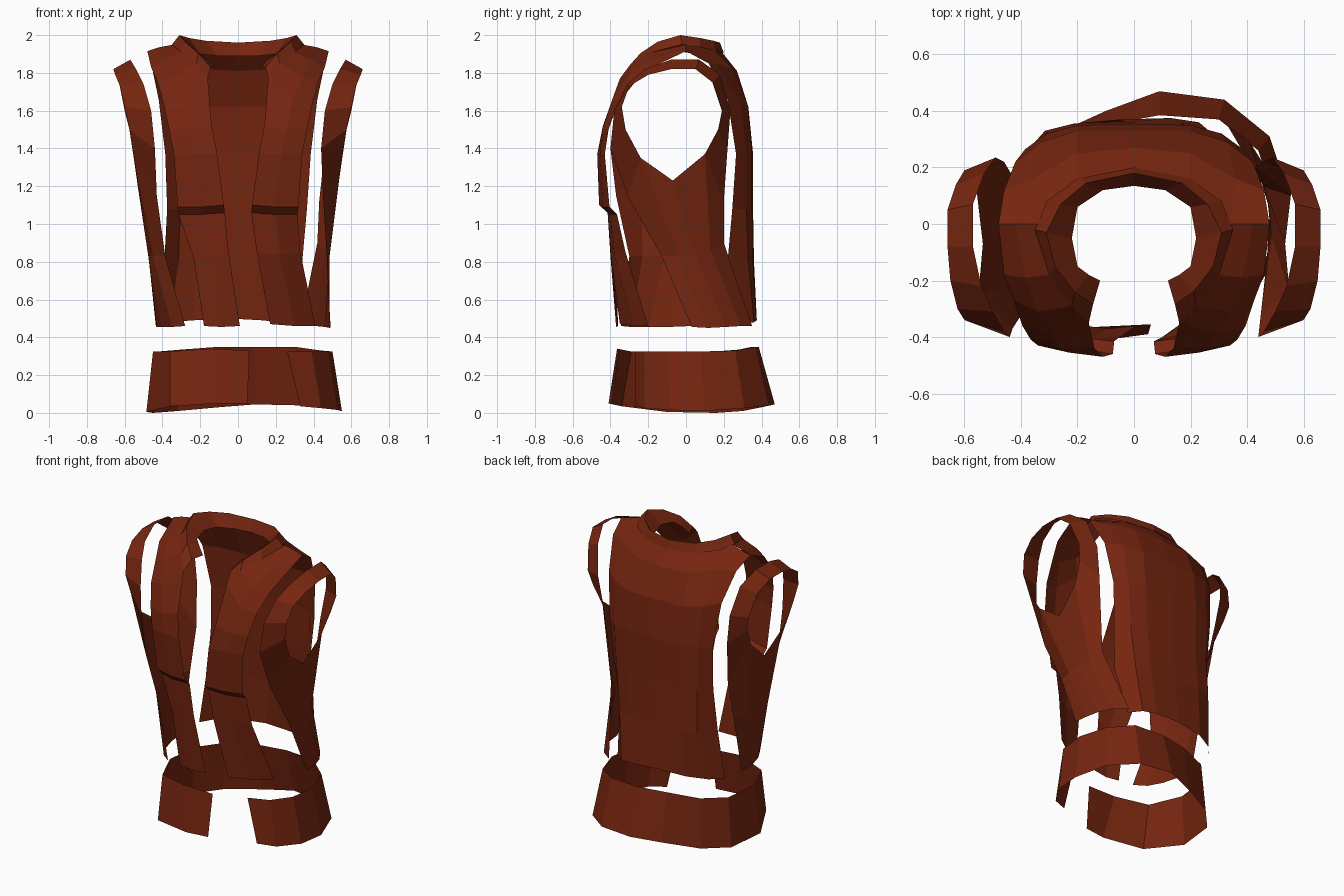
import bpy

leather = bpy.data.materials.new("brown_leather")
leather.diffuse_color = (0.18, 0.019, 0.005, 1)


def make(name, verts, faces):
    mesh = bpy.data.meshes.new(name)
    mesh.from_pydata(verts, [], faces)
    mesh.materials.append(leather)
    mesh.validate()
    obj = bpy.data.objects.new(name, mesh)
    bpy.context.collection.objects.link(obj)
    return obj


def sheet(name, rows):
    """Quad sheet through rows of equal length."""
    n = len(rows[0])
    verts = [p for r in rows for p in r]
    faces = [(i * n + j, i * n + j + 1, (i + 1) * n + j + 1, (i + 1) * n + j)
             for i in range(len(rows) - 1) for j in range(n - 1)]
    return make(name, verts, faces)


def flip(points):
    return [(-x, y, z) for x, y, z in points]


def mirror_row(half, shift=0):
    """Half row starting at the centre -> full row, moved sideways."""
    return [(x + shift, y, z) for x, y, z in flip(half[:0:-1]) + half]


# Front panels: rows from shoulder to hem, inner edge to outer edge
front_rows = [
    [(.34, 0, 1.95), (.42, 0, 1.935), (.48, 0, 1.915)],
    [(.30, -.18, 1.91), (.385, -.19, 1.87), (.46, -.18, 1.83)],
    [(.22, -.29, 1.85), (.34, -.31, 1.78), (.425, -.27, 1.75)],
    [(.16, -.35, 1.77), (.29, -.39, 1.66), (.395, -.36, 1.64)],
    [(.14, -.44, 1.52), (.26, -.445, 1.50), (.365, -.41, 1.50)],
    [(.11, -.47, 1.37), (.23, -.455, 1.37), (.34, -.43, 1.37)],
    [(.075, -.46, 1.10), (.20, -.44, 1.09), (.32, -.405, 1.09)],
    [(.07, -.415, 1.06), (.20, -.40, 1.05), (.315, -.365, 1.05)],
]
# the hems twist around the body: front to +x, right side to the back
right_tail = [[(.10, -.40, .85), (.22, -.38, .84), (.33, -.32, .85)],
              [(.17, -.35, .47), (.30, -.28, .46), (.41, -.20, .46)]]
left_tail = [[(.05, -.40, .85), (.14, -.40, .83), (.235, -.37, .82)],
             [(-.01, -.36, .46), (.09, -.37, .455), (.18, -.36, .46)]]
sheet("front_panel_right", front_rows + right_tail)
sheet("front_panel_left", [flip(r) for r in front_rows + left_tail])

# Back panel: rows from neckline to hem, centre to outer edge
back_rows = [
    [(0, .19, 1.91), (.20, .15, 1.92), (.34, 0, 1.95), (.48, 0, 1.915)],
    [(0, .27, 1.81), (.20, .25, 1.82), (.36, .16, 1.85), (.46, .12, 1.85)],
    [(0, .33, 1.62), (.20, .33, 1.62), (.33, .29, 1.64), (.42, .22, 1.66)],
    [(0, .355, 1.37), (.20, .35, 1.37), (.31, .32, 1.37), (.385, .265, 1.37)],
    [(0, .355, 1.08), (.19, .35, 1.08), (.30, .32, 1.08), (.37, .245, 1.08)],
    [(0, .36, .80), (.19, .355, .80), (.29, .33, .80), (.365, .22, .80)],
]
shifts = [0, 0, 0, 0, -.005, -.025]
back_hem = [(-.43, .20, .47), (-.36, .28, .48), (-.24, .34, .49), (-.05, .37, .50),
            (.13, .375, .49), (.23, .36, .48), (.30, .30, .47)]
sheet("back_panel", [mirror_row(r, s) for r, s in zip(back_rows, shifts)] + [back_hem])

# Folded collar: outer seam, ridge, inner edge
collar_rows = [
    [(0, .20, 1.905), (.20, .16, 1.915), (.31, .08, 1.935), (.35, -.02, 1.95),
     (.30, -.18, 1.91), (.22, -.29, 1.85), (.16, -.35, 1.77)],
    [(0, .18, 1.96), (.17, .145, 1.97), (.26, .07, 1.985), (.31, -.03, 2.0),
     (.28, -.15, 1.965), (.21, -.24, 1.905), (.145, -.285, 1.83)],
    [(0, .135, 1.89), (.11, .12, 1.89), (.20, .06, 1.90), (.22, -.05, 1.915),
     (.20, -.15, 1.90), (.16, -.18, 1.87), (.12, -.20, 1.83)],
]
sheet("collar", [mirror_row(r) for r in collar_rows])

# Side panels: armhole strip (front, over the top, back) plus two lower rows
outer = [(.44, -.40, 1.40), (.46, -.38, 1.60), (.50, -.31, 1.74),
         (.54, -.22, 1.82), (.57, -.08, 1.87), (.57, .07, 1.87), (.53, .18, 1.79),
         (.49, .235, 1.60), (.46, .22, 1.40)]
inner = [(.55, -.24, 1.35), (.575, -.32, 1.50), (.60, -.34, 1.62), (.625, -.30, 1.73),
         (.65, -.20, 1.79), (.66, -.08, 1.82), (.66, .05, 1.82), (.63, .14, 1.75),
         (.60, .19, 1.60), (.575, .17, 1.50), (.555, .10, 1.37)]
armpit = (.535, -.07, 1.23)
# per side: strip ends (front, back), waist row, hem row
lower = {
    "right": [(.45, -.31, 1.15), (.43, .20, 1.12),
              [(.47, -.13, .83), (.485, -.04, .83), (.48, .05, .84), (.46, .13, .86),
               (.42, .20, .90)],
              [(.49, .03, .455), (.485, .12, .45), (.46, .21, .455), (.41, .29, .46),
               (.33, .35, .46)]],
    "left": [(.43, -.37, 1.15), (.43, .17, 1.12),
             [(.385, -.30, .83), (.45, -.23, .83), (.475, -.11, .83), (.475, .02, .84),
              (.44, .12, .85)],
             [(.28, -.345, .46), (.35, -.29, .455), (.40, -.20, .455), (.43, -.09, .455),
              (.435, .03, .46)]],
}
for side, (front_end, back_end, waist, hem) in lower.items():
    rim = [front_end] + outer + [back_end]
    n = len(rim)
    verts = rim + inner + [armpit] + waist + hem
    w, h = 2 * n + 1, 2 * n + 6
    under = [0, n, 2 * n, 2 * n - 1, n - 1]
    faces = [(i, i + 1, n + i + 1, n + i) for i in range(n - 1)]
    for j in range(4):
        faces.append((under[j], under[j + 1], w + j + 1, w + j))
        faces.append((w + j, w + j + 1, h + j + 1, h + j))
    make("side_panel_" + side, verts if side == "right" else flip(verts), faces)

# Waistband, open at the front
band_top = [(.06, -.355, .33), (-.15, -.365, .34), (-.36, -.29, .325), (-.45, -.08, .325),
            (-.42, .15, .325), (-.30, .28, .335), (-.10, .35, .35), (.09, .385, .35),
            (.30, .37, .35), (.44, .26, .33), (.50, .08, .325), (.48, -.10, .325),
            (.39, -.22, .325), (.26, -.27, .325)]
band_bottom = [(.05, -.39, .05), (-.10, -.41, .05), (-.36, -.34, .035), (-.485, -.10, .005),
               (-.45, .16, 0), (-.32, .30, .01), (-.10, .40, .03), (.09, .47, .045),
               (.32, .44, .04), (.48, .31, .025), (.55, .10, .01), (.53, -.08, .015),
               (.44, -.22, .025), (.33, -.27, .035)]
sheet("waistband", [band_top, band_bottom])
